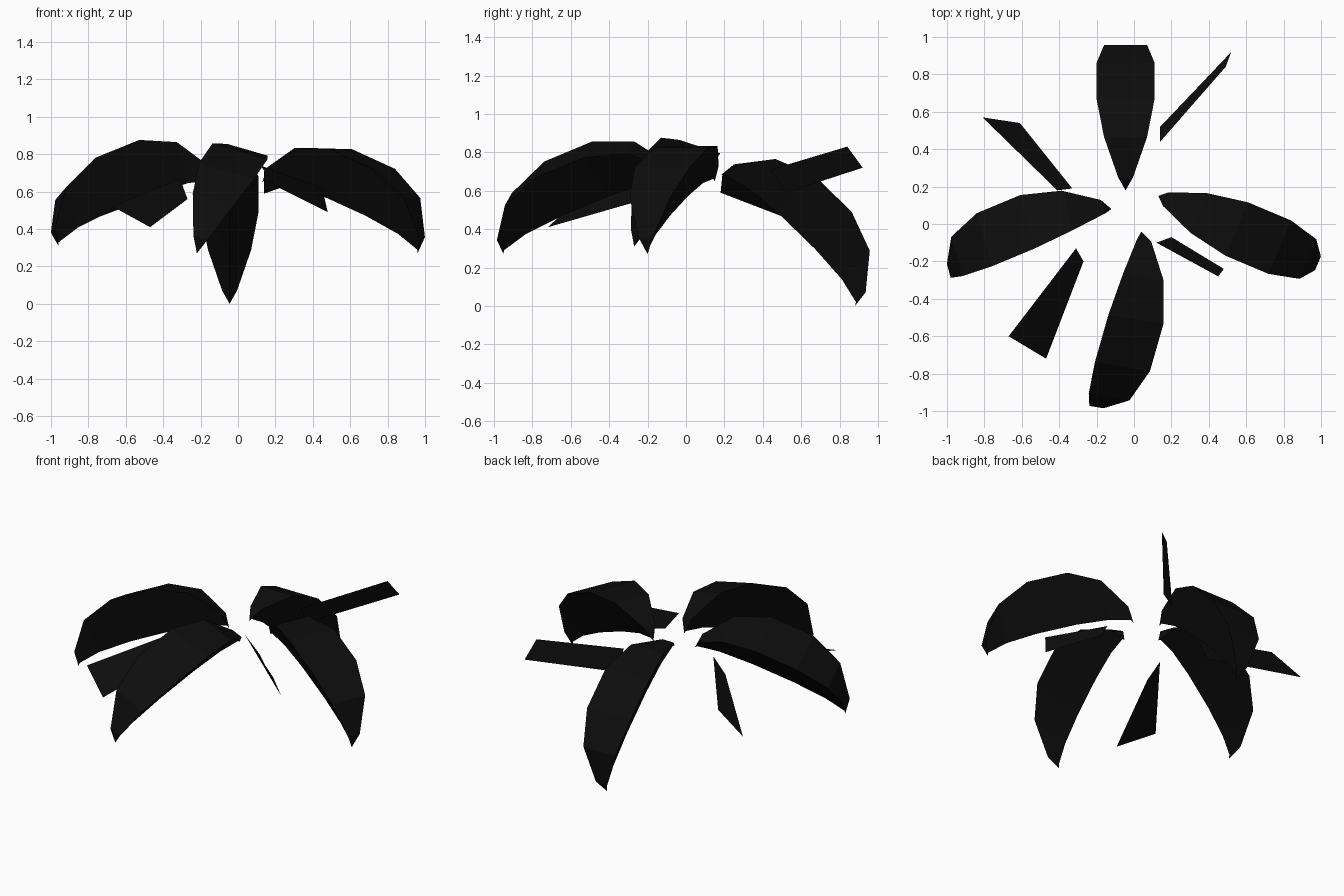
import bpy
import bmesh
from math import sin, cos
from mathutils import Vector

if "Cube" in bpy.data.objects:
    bpy.data.objects.remove(bpy.data.objects["Cube"], do_unlink=True)

# Single near-black colour
black = bpy.data.materials.new("soft_black")
black.use_nodes = True
colour = (0.004, 0.004, 0.004, 1)
black.diffuse_color = colour
black.node_tree.nodes["Principled BSDF"].inputs["Base Color"].default_value = colour


def add_object(name, bm):
    """Turn a bmesh into a flat shaded object."""
    bmesh.ops.recalc_face_normals(bm, faces=bm.faces[:])
    mesh = bpy.data.meshes.new(name)
    bm.to_mesh(mesh)
    bm.free()
    mesh.materials.append(black)
    obj = bpy.data.objects.new(name, mesh)
    bpy.context.collection.objects.link(obj)
    return obj


# Petal stations: distance along the chord, arch height, half width
STATIONS = [
    (0.01, 0.09, 0.04),
    (0.145, 0.26, 0.115),
    (0.35, 0.34, 0.155),
    (0.62, 0.34, 0.155),
    (0.83, 0.26, 0.115),
    (0.965, 0.09, 0.04),
]
CHORD = 0.975
KEEL = 0.2


def petal(name, inner, outer, roll):
    """Arched petal: a wide flat-topped band over a shallow keel."""
    inner, outer = Vector(inner), Vector(outer)
    along = (outer - inner).normalized()
    scale = (outer - inner).length / CHORD
    level = along.cross(Vector((0, 0, 1))).normalized()
    side = level * cos(roll) + level.cross(along) * sin(roll)
    up = side.cross(along)

    bm = bmesh.new()
    start, end = bm.verts.new(inner), bm.verts.new(outer)
    rings = []
    for distance, height, half in STATIONS:
        base = inner + along * distance * scale
        rings.append([
            bm.verts.new(base + up * height + side * half),
            bm.verts.new(base + up * height - side * half),
            bm.verts.new(base + up * height * KEEL),
        ])
    for i in range(3):
        j = (i + 1) % 3
        bm.faces.new((start, rings[0][i], rings[0][j]))
        bm.faces.new((end, rings[-1][j], rings[-1][i]))
        for a, b in zip(rings, rings[1:]):
            bm.faces.new((a[i], b[i], b[j], a[j]))
    add_object(name, bm)


def blade(name, *corners):
    """Thin flat blade set between the petals."""
    bm = bmesh.new()
    bm.faces.new([bm.verts.new(c) for c in corners])
    add_object(name, bm)


# Four drooping petals
petal("front_petal", (0.04, -0.04, 0.65), (-0.22, -0.95, 0.27), 0.3)
petal("back_petal", (-0.045, 0.18, 0.68), (-0.045, 0.88, 0), 0)
petal("left_petal", (0.13, 0.15, 0.65), (0.96, -0.2, 0.27), 0)
petal("right_petal", (-0.12, 0.08, 0.65), (-0.96, -0.27, 0.31), -0.33)

# Four blades in the gaps
blade("back_left_blade", (0.14, 0.44, 0.71), (0.14, 0.52, 0.59),
      (0.52, 0.92, 0.72), (0.49, 0.84, 0.83))
blade("front_left_blade", (0.12, -0.1, 0.74), (0.2, -0.07, 0.63),
      (0.48, -0.24, 0.49), (0.45, -0.28, 0.62))
blade("front_right_blade", (-0.31, -0.13, 0.67), (-0.27, -0.2, 0.56),
      (-0.47, -0.72, 0.41), (-0.67, -0.6, 0.52))
blade("back_right_blade", (-0.33, 0.19, 0.69), (-0.41, 0.18, 0.59),
      (-0.81, 0.57, 0.44), (-0.61, 0.54, 0.55))
